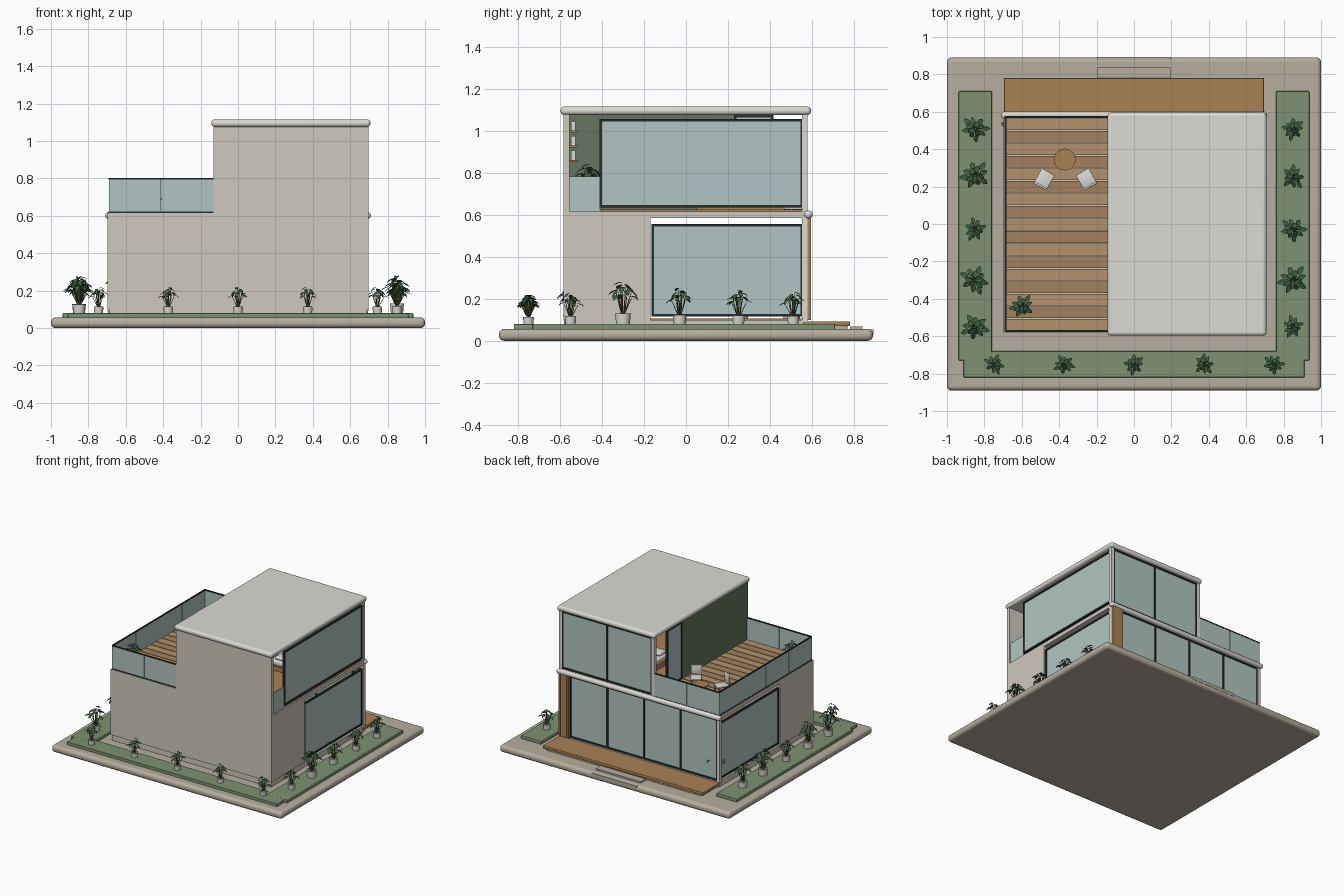
import bpy, bmesh, math, random
from mathutils import Vector, Matrix

if "Cube" in bpy.data.objects:
    bpy.data.objects.remove(bpy.data.objects["Cube"])

random.seed(4)


def mat(name, r, g, b):
    m = bpy.data.materials.new(name)
    m.diffuse_color = (r, g, b, 1)
    m.use_nodes = True
    m.node_tree.nodes["Principled BSDF"].inputs["Base Color"].default_value = m.diffuse_color
    return m


WALL = mat("plaster", 0.62, 0.58, 0.52)
WHITE = mat("white_trim", 0.72, 0.70, 0.66)
STONE = mat("stone", 0.47, 0.42, 0.35)
LAWN = mat("lawn", 0.21, 0.29, 0.17)
WOOD = mat("wood", 0.40, 0.22, 0.09)
PLANK_A = mat("plank_light", 0.45, 0.29, 0.15)
PLANK_B = mat("plank_dark", 0.36, 0.22, 0.11)
GLASS = mat("glass", 0.44, 0.56, 0.54)
FRAME = mat("dark_frame", 0.02, 0.025, 0.025)
GREEN = mat("green_plaster", 0.13, 0.18, 0.12)
LEAF = mat("leaf", 0.045, 0.12, 0.05)
STEM = mat("stem", 0.12, 0.12, 0.07)


def add(name, bm, material):
    me = bpy.data.meshes.new(name)
    bmesh.ops.recalc_face_normals(bm, faces=bm.faces)
    bm.to_mesh(me)
    bm.free()
    me.materials.append(material)
    ob = bpy.data.objects.new(name, me)
    bpy.context.collection.objects.link(ob)
    return ob


def box(name, x, y, z, material, bevel=0, segs=5):
    """Box from (min, max) pairs with optional rounded edges."""
    bm = bmesh.new()
    bmesh.ops.create_cube(bm, size=1)
    for v in bm.verts:
        v.co = [(r[0] + r[1]) / 2 + c * (r[1] - r[0]) for c, r in zip(v.co, (x, y, z))]
    if bevel:
        bmesh.ops.bevel(bm, geom=bm.edges[:], offset=bevel, segments=segs, profile=0.5, affect='EDGES')
        for f in bm.faces:
            f.smooth = f.calc_area() < 0.03
    return add(name, bm, material)


def cone(name, loc, r1, r2, h, material, n=24):
    bm = bmesh.new()
    bmesh.ops.create_cone(bm, cap_ends=True, segments=n, radius1=r1, radius2=r2, depth=h,
                          matrix=Matrix.Translation(Vector(loc) + Vector((0, 0, h / 2))))
    for f in bm.faces:
        f.smooth = len(f.verts) == 4
    return add(name, bm, material)


def window(name, axis, pos, a, b, z, panels=1, t=0.012):
    """Glazing in a plane: panels of glass between dark bars."""
    def part(n, u, w, d, m):
        p = (pos - d / 2, pos + d / 2)
        box(name + n, *((p, u, w) if axis == 'x' else (u, p, w)), m)
    part("_glass", (a, b), z, 0.006, GLASS)
    for i in range(panels + 1):
        c = a + (b - a) * i / panels
        part("_post", (c - t / 2, c + t / 2), z, 0.016, FRAME)
    for c in z:
        part("_rail", (a - t / 2, b + t / 2), (c - t / 2, c + t / 2), 0.016, FRAME)


# site: rounded slab, lawn strips, rear deck and steps
box("base_slab", (-1, 1), (-0.89, 0.89), (0, 0.056), STONE, 0.024)
for s in (-1, 1):
    box("side_lawn", sorted((s * 0.76, s * 0.937)), (-0.73, 0.71), (0.05, 0.08), LAWN, 0.004, 2)
box("front_lawn", (-0.912, 0.912), (-0.82, -0.68), (0.05, 0.079), LAWN, 0.004, 2)
box("rear_deck", (-0.695, 0.695), (0.56, 0.78), (0.07, 0.092), WOOD, 0.003, 2)
box("rear_deck_base", (-0.67, 0.67), (0.56, 0.77), (0.05, 0.07), STONE)
box("upper_step", (-0.195, 0.195), (0.78, 0.84), (0.05, 0.068), STONE)
box("lower_step", (-0.195, 0.195), (0.84, 0.892), (0.03, 0.053), STONE)

# ground floor shell
box("plinth", (-0.69, 0.69), (-0.575, 0.575), (0.05, 0.1), WALL)
box("ground_floor", (-0.675, 0.675), (-0.56, 0.56), (0.1, 0.106), WOOD)
box("ground_front_wall", (-0.697, 0.697), (-0.583, -0.555), (0.1, 0.59), WALL)
for s in (-1, 1):
    box("ground_side_wall", sorted((s * 0.67, s * 0.697)), (-0.583, -0.17), (0.1, 0.59), WALL)
    box("ground_corner_post", sorted((s * 0.672, s * 0.697)), (0.553, 0.578), (0.09, 0.59), WHITE)
    window("side_window", 'x', s * 0.684, -0.158, 0.55, (0.122, 0.55))
window("rear_window", 'y', 0.568, -0.672, 0.6, (0.106, 0.58), 4, 0.014)
for i in range(5):
    x = 0.602 + i * 0.0186
    box("rear_cladding_slat", (x, x + 0.0165), (0.572, 0.594), (0.1, 0.59), WOOD)

# floor slab with rounded rear edge
box("middle_slab", (-0.697, 0.697), (-0.583, 0.585), (0.585, 0.615), WALL)
box("middle_slab_edge", (-0.71, 0.71), (0.562, 0.602), (0.583, 0.62), WHITE, 0.017)

# upper floor shell
box("upper_front_wall", (-0.13, 0.697), (-0.583, -0.555), (0.615, 1.08), WALL)
box("upper_green_wall", (-0.13, -0.105), (-0.583, 0.23), (0.615, 1.08), GREEN)
box("upper_floor", (-0.13, 0.685), (-0.56, 0.56), (0.614, 0.624), WOOD)
for x in (-0.13, 0.672):
    box("upper_corner_post", (x, x + 0.025), (0.553, 0.578), (0.615, 1.08), WHITE)
window("upper_side_window", 'x', 0.684, -0.405, 0.55, (0.64, 1.05))
window("upper_rear_window", 'y', 0.568, -0.1, 0.668, (0.63, 1.068), 2)
window("terrace_door", 'x', -0.122, 0.235, 0.41, (0.63, 1.068))
box("side_balustrade", (0.681, 0.687), (-0.555, -0.41), (0.615, 0.783), GLASS)
box("roof", (-0.142, 0.708), (-0.597, 0.595), (1.075, 1.115), WHITE, 0.018)

# terrace planks
n, y0, step = 17, -0.57, 1.14 / 17
for i in range(n):
    box("terrace_plank", (-0.69, -0.13), (y0 + i * step, y0 + (i + 1) * step - 0.005),
        (0.614, 0.627), PLANK_B if i % 2 else PLANK_A)

# terrace glass railing
def railing(axis, pos, a, b, panels):
    w = (b - a) / panels
    p, q = (pos - 0.003, pos + 0.003), (pos - 0.005, pos + 0.005)
    for i in range(panels):
        u = (a + i * w + 0.002, a + (i + 1) * w - 0.002)
        box("railing_glass", *((p, u) if axis == 'x' else (u, p)), (0.615, 0.797), GLASS)
    for z in (0.618, 0.798):
        box("railing_bar", *((q, (a, b)) if axis == 'x' else ((a, b), q)), (z - 0.004, z + 0.004), FRAME)

railing('x', -0.688, -0.575, 0.575, 4)
railing('y', -0.573, -0.69, -0.13, 2)
railing('y', 0.573, -0.69, -0.13, 2)

# terrace table and chairs
cone("table_top", (-0.37, 0.345, 0.685), 0.058, 0.058, 0.009, WOOD, 32)
cone("table_leg", (-0.37, 0.345, 0.63), 0.008, 0.008, 0.056, WOOD, 12)
cone("table_foot", (-0.37, 0.345, 0.627), 0.034, 0.03, 0.006, WOOD)


def chair(x, y, ang):
    parts = [box("chair_seat", (-0.04, 0.04), (-0.04, 0.045), (0.668, 0.68), WHITE, 0.004, 2),
             box("chair_back", (-0.04, 0.04), (-0.048, -0.036), (0.68, 0.755), WHITE, 0.004, 2)]
    for a in (-0.036, 0.03):
        for b in (-0.042, 0.036):
            parts.append(box("chair_leg", (a, a + 0.006), (b, b + 0.006), (0.627, 0.67), WOOD))
    for p in parts:
        p.data.transform(Matrix.Translation((x, y, 0)) @ Matrix.Rotation(math.radians(ang), 4, 'Z'))

chair(-0.48, 0.24, -30)
chair(-0.255, 0.24, 30)

# interior: bed and wall shelves
box("bed_frame", (0.1, 0.42), (0.05, 0.47), (0.624, 0.66), WOOD)
box("mattress", (0.105, 0.415), (0.055, 0.465), (0.66, 0.7), WHITE, 0.012, 3)
for x in (0.12, 0.27):
    box("pillow", (x, x + 0.13), (0.07, 0.15), (0.7, 0.725), WHITE, 0.01, 3)
for z in (0.85, 0.92, 0.99):
    box("shelf", (0.1, 0.4), (-0.556, -0.515), (z, z + 0.01), WOOD)
    box("shelf_book", (0.18, 0.24), (-0.548, -0.525), (z + 0.01, z + 0.055), WHITE)


# potted plants: one unit plant (radius about 1, height about 2.5) reused
def foliage():
    stems, leaves = bmesh.new(), bmesh.new()
    outline = [(0, 0), (0.2, 0.2), (0.45, 0.28), (0.72, 0.2), (1, 0)]
    for i in range(13):
        a = i * 2.4
        k = i / 12
        r = 0.62 - 0.5 * k
        tip = Vector((r * math.cos(a), r * math.sin(a), 1.6 + 0.65 * k + random.uniform(-0.15, 0.1)))
        root = Vector((0.1 * math.cos(a), 0.1 * math.sin(a), 0.6))
        d = tip - root
        bmesh.ops.create_cone(stems, segments=6, radius1=0.035, radius2=0.02, depth=d.length,
                              matrix=Matrix.Translation((tip + root) / 2)
                              @ d.to_track_quat('Z', 'Y').to_matrix().to_4x4())
        L = 0.62
        m = (Matrix.Translation(tip - Vector((math.cos(a), math.sin(a), 0)) * 0.12) @ Matrix.Rotation(a, 4, 'Z')
             @ Matrix.Rotation(random.uniform(-0.1, 0.5), 4, 'Y'))
        mid = [leaves.verts.new(m @ Vector((L * u, 0, 0.1 - 0.25 * u * u))) for u, w in outline]
        for s in (-1, 1):
            side = [leaves.verts.new(m @ Vector((L * u, s * 1.05 * L * w, 0.14 - 0.25 * u * u)))
                    for u, w in outline[1:-1]]
            edge = [mid[0]] + side + [mid[-1]]
            for j in range(4):
                f = []
                for v in (mid[j], mid[j + 1], edge[j + 1], edge[j]):
                    if v not in f:
                        f.append(v)
                leaves.faces.new(f)
    return [cone("plant_pot", (0, 0, 0), 0.4, 0.46, 0.62, WHITE),
            cone("plant_soil", (0, 0, 0.6), 0.4, 0.4, 0.03, STEM, 16),
            add("plant_stems", stems, STEM), add("plant_leaves", leaves, LEAF)]


unit = foliage()
spots = [(-0.85, 0.51, 0.074), (-0.85, 0.26, 0.08), (-0.85, -0.03, 0.063), (-0.85, -0.3, 0.08), (-0.85, -0.55, 0.076),
         (0.85, 0.51, 0.062), (0.85, 0.25, 0.066), (0.85, -0.03, 0.07), (0.85, -0.3, 0.082), (0.85, -0.55, 0.06)]
plants = [(x, y, 0.079, s) for x, y, s in spots]
plants += [(x, -0.75, 0.078, 0.057) for x in (-0.745, -0.373, 0, 0.373, 0.745)]
plants += [(-0.6, -0.44, 0.627, 0.066), (0.15, -0.46, 0.624, 0.088), (-0.62, 0.5, 0.106, 0.09)]
for i, (x, y, z, s) in enumerate(plants):
    for part in unit:
        ob = part if i == 0 else part.copy()
        if i:
            bpy.context.collection.objects.link(ob)
        ob.location = (x, y, z)
        ob.scale = (s, s, s)
        ob.rotation_euler.z = i * 0.9
